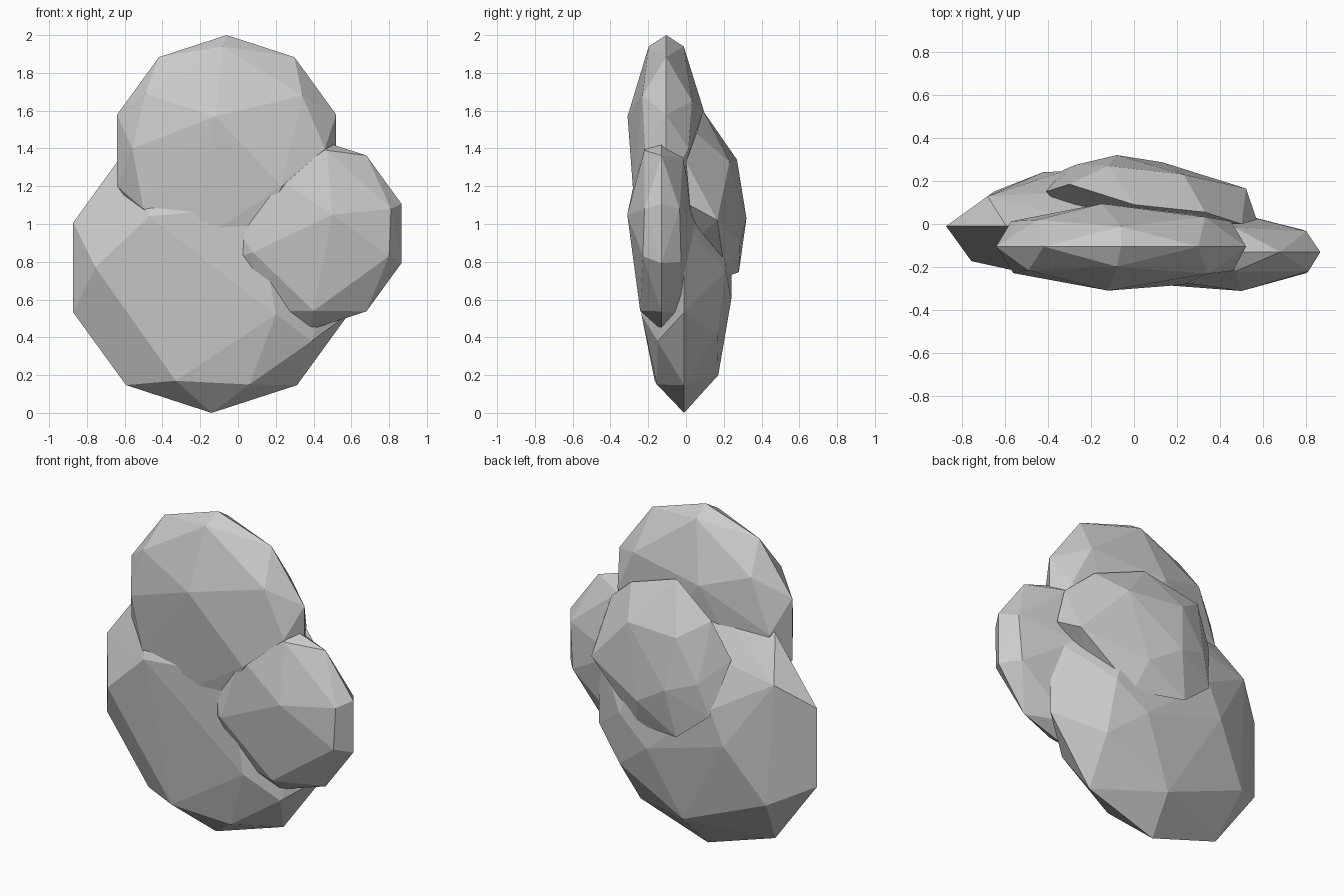
import bpy, bmesh, math


def hull(name, points):
    """Faceted convex clump wrapped around a few points."""
    bm = bmesh.new()
    for p in points:
        bm.verts.new(p)
    res = bmesh.ops.convex_hull(bm, input=bm.verts[:])
    loose = {g for g in res["geom_interior"] + res["geom_unused"]
             if isinstance(g, bmesh.types.BMVert)}
    bmesh.ops.delete(bm, geom=[v for v in loose if not v.link_faces], context='VERTS')
    bmesh.ops.recalc_face_normals(bm, faces=bm.faces[:])
    mesh = bpy.data.meshes.new(name)
    bm.to_mesh(mesh)
    bm.free()
    obj = bpy.data.objects.new(name, mesh)
    bpy.context.collection.objects.link(obj)
    return obj


def clump(name, center, radius, depth, front, back):
    """Flattened ball: ten-sided rim plus facet corners (x, z) on both sides."""
    cx, cy, cz = center
    pts = []
    for k in range(10):
        a = math.radians(18 + 36 * k)
        pts.append((cx + radius * math.cos(a), cy, cz + radius * math.sin(a)))
    for side, corners in ((-1, front), (1, back)):
        for x, z in corners:
            r = min(math.hypot(x - cx, z - cz) / radius, 0.95)
            pts.append((x, cy + side * depth * math.sqrt(1 - r * r), z))
    return hull(name, pts)


# top clump
clump("upper_foliage", (-0.06, -0.105, 1.39), 0.61, 0.215,
      [(-0.12, 1.57), (0.34, 1.68), (-0.08, 1.94), (-0.49, 1.69), (-0.56, 1.40),
       (0.23, 1.20), (0.46, 1.40), (-0.50, 1.08), (-0.22, 0.90), (0.11, 0.90)],
      [(-0.15, 1.60), (0.33, 1.65), (-0.06, 1.94), (-0.45, 1.70), (-0.57, 1.38),
       (-0.45, 1.05), (0.20, 1.10), (0.45, 1.40)])

# large lower clump
clump("lower_foliage", (-0.14, -0.01, 0.77), 0.77, 0.27,
      [(-0.755, 0.77), (-0.33, 0.17), (0.06, 0.15), (-0.47, 1.04), (0.20, 0.52),
       (0.39, 0.38), (0.10, 1.10)],
      [(-0.645, 0.42), (-0.10, 0.20), (0.33, 0.42), (-0.68, 1.15), (-0.33, 0.95),
       (-0.42, 0.75), (0.10, 0.60), (0.30, 0.75), (0.10, 1.30)])

# right clump
clump("right_foliage", (0.38, -0.13, 0.95), 0.51, 0.19,
      [(0.47, 1.39), (0.50, 1.05), (0.81, 1.08), (0.80, 0.83), (0.40, 0.54),
       (0.08, 0.85), (0.20, 1.25)],
      [(0.47, 1.35), (0.45, 1.00), (0.80, 1.08), (0.78, 0.80), (0.45, 0.53),
       (0.10, 0.90)])

# tilted clump at the back
hull("back_foliage", [
    (0.00, 0.09, 1.60), (0.33, 0.055, 1.48), (0.50, 0.00, 1.33), (0.57, 0.02, 1.10),
    (0.52, 0.165, 1.02), (0.23, 0.23, 1.33), (-0.12, 0.27, 1.34), (-0.30, 0.185, 1.46),
    (-0.41, 0.15, 1.24), (-0.27, 0.275, 1.10), (-0.08, 0.32, 1.03), (0.13, 0.287, 0.90),
    (-0.13, 0.28, 0.745), (0.18, 0.21, 0.72), (-0.33, 0.25, 0.91),
    (0.00, 0.00, 1.00), (-0.25, 0.00, 1.20), (0.40, 0.05, 0.92)])
